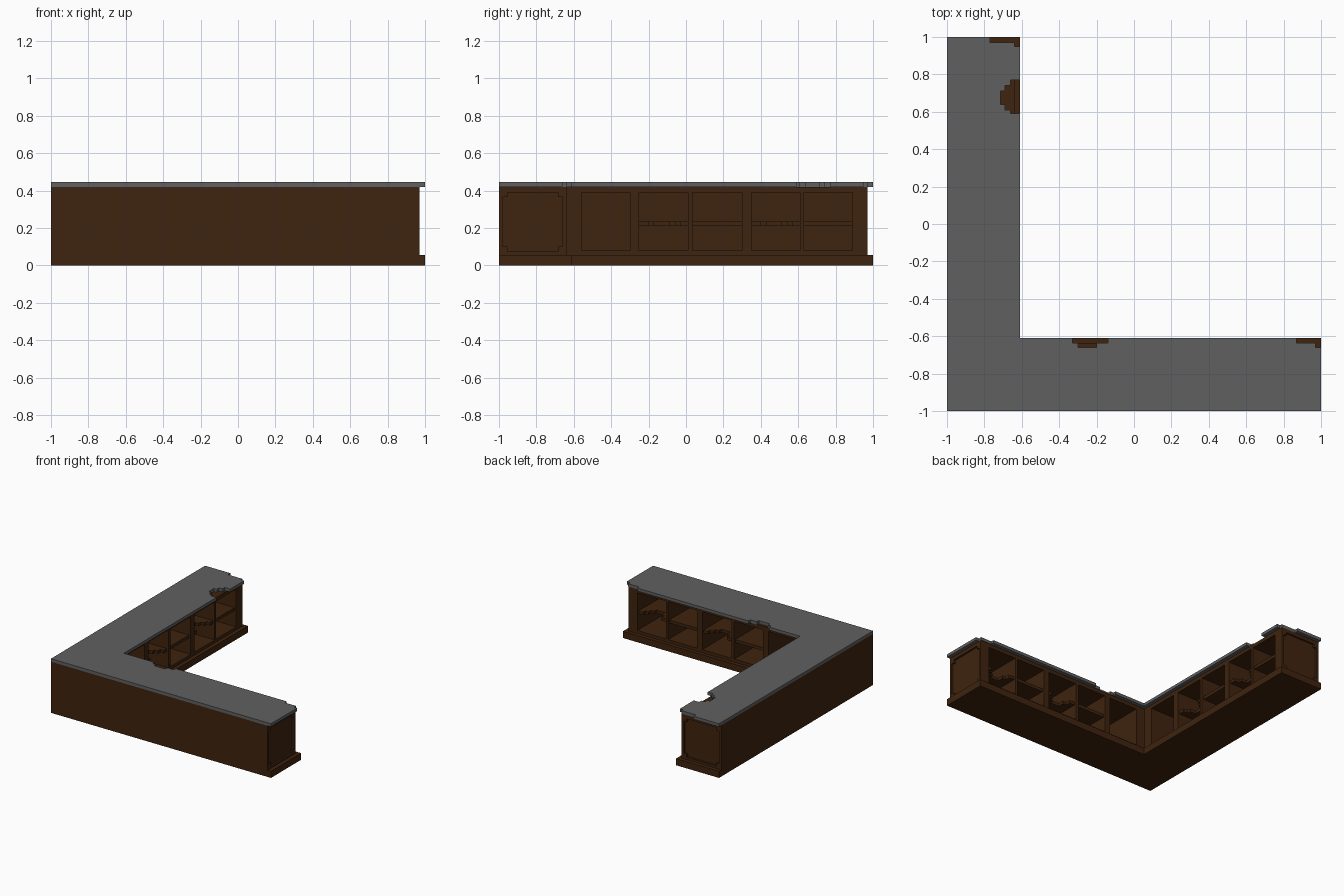
import bpy, bmesh

cube = bpy.data.objects.get("Cube")
if cube:
    bpy.data.objects.remove(cube)


def material(name, rgb):
    m = bpy.data.materials.new(name)
    m.use_nodes = True
    m.diffuse_color = (*rgb, 1)
    bsdf = next(n for n in m.node_tree.nodes if n.type == 'BSDF_PRINCIPLED')
    bsdf.inputs["Base Color"].default_value = (*rgb, 1)
    return m


WOOD = material("dark wood", (0.049, 0.0175, 0.0045))
STONE = material("grey stone", (0.117, 0.117, 0.117))


def prism(name, pts, z0, z1, mat=WOOD, swap=False):
    """Extrude a plan outline from z0 to z1; swap mirrors it across x = y."""
    bm = bmesh.new()
    verts = [bm.verts.new((y, x, z0) if swap else (x, y, z0)) for x, y in pts]
    face = bm.faces.new(verts)
    top = bmesh.ops.extrude_face_region(bm, geom=[face])
    for v in top["geom"]:
        if isinstance(v, bmesh.types.BMVert):
            v.co.z = z1
    bmesh.ops.recalc_face_normals(bm, faces=bm.faces)
    mesh = bpy.data.meshes.new(name)
    bm.to_mesh(mesh)
    bm.free()
    mesh.materials.append(mat)
    obj = bpy.data.objects.new(name, mesh)
    bpy.context.scene.collection.objects.link(obj)
    return obj


def box(name, x0, x1, y0, y1, z0, z1, swap=False):
    return prism(name, [(x0, y0), (x1, y0), (x1, y1), (x0, y1)], z0, z1, WOOD, swap)


# Plinth, wider than the cabinets on the inner side and at the ends
prism("plinth", [(-1, -1), (1, -1), (1, -.61), (-.61, -.61), (-.61, 1), (-1, 1)], 0, .055)

# Stone worktop with stepped chips along the inner edge
prism("worktop", [
    (-1, -1), (1, -1), (1, -.66), (.97, -.66), (.97, -.635), (.87, -.635), (.87, -.61),
    (-.14, -.61), (-.14, -.635), (-.20, -.635), (-.20, -.66), (-.30, -.66),
    (-.30, -.635), (-.33, -.635), (-.33, -.61), (-.61, -.61),
    (-.61, .59), (-.66, .59), (-.66, .61), (-.69, .61), (-.69, .64), (-.715, .64),
    (-.715, .71), (-.69, .71), (-.69, .74), (-.66, .74), (-.66, .77), (-.61, .77),
    (-.61, .95), (-.64, .95), (-.64, .97), (-.77, .97), (-.77, 1), (-1, 1)],
    .42, .445, STONE)

# Corner block where the two runs meet
box("corner_block", -1, -.64, -1, -.64, .055, .42)

BAYS = [(-.56, -.30), (-.25, .01), (.035, .30), (.35, .61), (.63, .89)]
BACK, FACE = -.97, -.64


def shelf(name, y0, y1, broken, swap):
    """Shelf board, with a stepped bite out of the front edge if broken."""
    front = -.655
    pts = [(BACK, y0), (front, y0)]
    if broken:
        a, b = y0 + .05, y1 - .04
        pts += [(front, a), (front - .04, a), (front - .04, a + .03),
                (front - .09, a + .03), (front - .09, b - .06),
                (front - .06, b - .06), (front - .06, b - .03),
                (front - .03, b - .03), (front - .03, b), (front, b)]
    pts += [(front, y1), (BACK, y1)]
    prism(name, pts, .21, .235, WOOD, swap)


def run(side, swap, broken):
    """One cabinet run along +y (or along +x when swapped)."""
    box(side + "_back", -1, BACK, -.64, .89, .055, .42, swap)
    box(side + "_floor", BACK, FACE, -.64, .89, .055, .08, swap)
    box(side + "_top_rail", BACK, FACE, -.64, .89, .39, .42, swap)
    # Upright dividers fill the gaps between bays
    edges = [-.64] + [e for bay in BAYS for e in bay]
    for i in range(0, len(edges) - 1, 2):
        box(f"{side}_divider_{i // 2 + 1}", BACK, FACE, edges[i], edges[i + 1], .08, .39, swap)
    for i, (y0, y1) in enumerate(BAYS[1:], 1):
        shelf(f"{side}_shelf_{i}", y0, y1, i in broken, swap)
    # End wall with a sunken panel whose corners are notched
    p0, p1 = .955, .97
    box(side + "_end_wall", -1, FACE, .89, p0, .055, .42, swap)
    for j, (x0, x1, z0, z1) in enumerate([
            (-1, -.98, .055, .42), (-.66, FACE, .055, .42),
            (-.98, -.66, .055, .075), (-.98, -.66, .39, .42)]):
        box(f"{side}_end_frame_{j + 1}", x0, x1, p0, p1, z0, z1, swap)
    for x0 in (-.98, -.685):
        for z0 in (.075, .365):
            box(side + "_panel_corner", x0, x0 + .025, p0, p1, z0, z0 + .025, swap)


run("long_run", False, (1, 3))
run("front_run", True, (2, 4))
